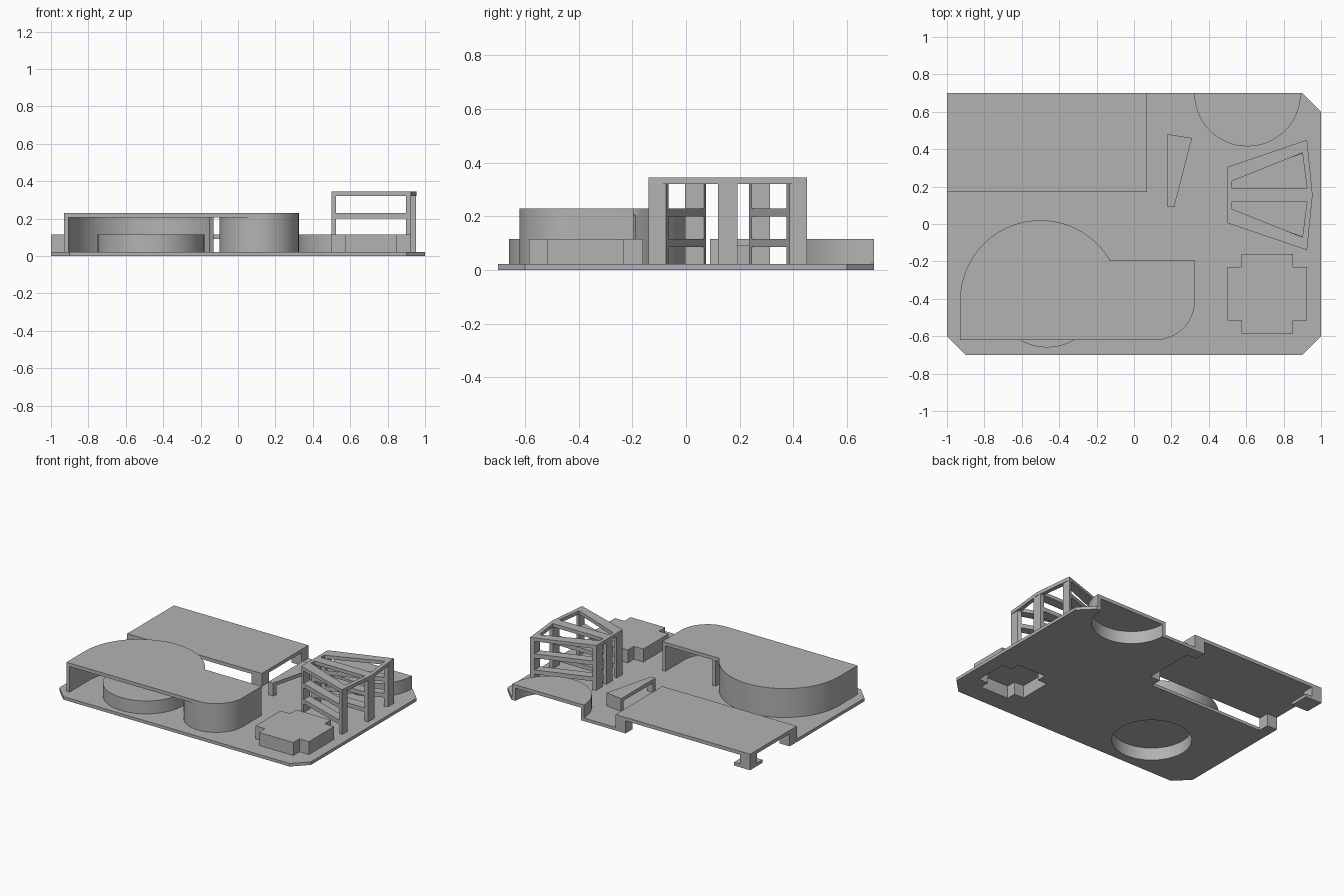
import bpy, bmesh
from math import cos, sin, radians

cube = bpy.data.objects.get("Cube")
if cube:
    bpy.data.objects.remove(cube, do_unlink=True)

mat = bpy.data.materials.new("plain grey")
mat.use_nodes = True
GREY = (0.45, 0.45, 0.45, 1)
mat.diffuse_color = GREY
mat.node_tree.nodes["Principled BSDF"].inputs["Base Color"].default_value = GREY

BASE = 0.022    # plate thickness
SKIN = 0.025    # wall and roof thickness
LOW, HIGH, TOWER = 0.115, 0.23, 0.345


def arc(cx, cy, r, a0, a1, n=32):
    angles = [radians(a0 + (a1 - a0) * i / n) for i in range(n + 1)]
    return [(cx + r * cos(a), cy + r * sin(a)) for a in angles]


def rect(x0, y0, x1, y1):
    return [(x0, y0), (x1, y0), (x1, y1), (x0, y1)]


def prism(name, loops, z0, z1):
    """Extrude flat loops upward; loops inside the first become holes."""
    curve = bpy.data.curves.new(name, "CURVE")
    curve.dimensions = "2D"
    curve.fill_mode = "BOTH"
    curve.extrude = (z1 - z0) / 2
    for loop in loops:
        spline = curve.splines.new("POLY")
        spline.points.add(len(loop) - 1)
        for point, (x, y) in zip(spline.points, loop):
            point.co = (x, y, 0, 1)
        spline.use_cyclic_u = True
    temp = bpy.data.objects.new(name + "_profile", curve)
    bpy.context.collection.objects.link(temp)
    bpy.context.view_layer.update()
    mesh = bpy.data.meshes.new_from_object(
        temp.evaluated_get(bpy.context.evaluated_depsgraph_get()))
    bpy.data.objects.remove(temp, do_unlink=True)
    bm = bmesh.new()
    bm.from_mesh(mesh)
    bmesh.ops.remove_doubles(bm, verts=bm.verts, dist=0.0002)
    bmesh.ops.recalc_face_normals(bm, faces=bm.faces)
    bmesh.ops.translate(bm, verts=bm.verts, vec=(0, 0, (z0 + z1) / 2))
    bm.to_mesh(mesh)
    bm.free()
    mesh.materials.clear()
    mesh.materials.append(mat)
    obj = bpy.data.objects.new(name, mesh)
    bpy.context.collection.objects.link(obj)
    bpy.ops.object.select_all(action="DESELECT")
    obj.select_set(True)
    bpy.context.view_layer.objects.active = obj
    bpy.ops.object.shade_smooth_by_angle(angle=radians(30))
    return obj


def shell(name, outer, inner, top):
    """Hollow block, open underneath."""
    prism(name + "_wall", [outer, inner], 0, top - SKIN)
    prism(name + "_roof", [outer], top - SKIN, top)


def plus(x0, y0, x1, y1, nx, ny):
    return [(x0 + nx, y0), (x1 - nx, y0), (x1 - nx, y0 + ny), (x1, y0 + ny),
            (x1, y1 - ny), (x1 - nx, y1 - ny), (x1 - nx, y1), (x0 + nx, y1),
            (x0 + nx, y1 - ny), (x0, y1 - ny), (x0, y0 + ny), (x0 + nx, y0 + ny)]


# Round drum and cross-shaped block, both hollow through the plate
drum_in = arc(-0.465, -0.375, 0.26, 0, 354, 59)
shell("drum", arc(-0.465, -0.375, 0.285, 0, 354, 59), drum_in, LOW)
cross_in = plus(0.525, -0.56, 0.9, -0.185, 0.075, 0.07)
shell("cross_block", plus(0.5, -0.585, 0.925, -0.16, 0.075, 0.07), cross_in, LOW)

# Half-round shelter, open at the back
half_out = arc(0.607, 0.7, 0.285, 0, -180)
half_in = arc(0.607, 0.7, 0.26, 0, -180)
prism("half_round_wall", [half_out + half_in[::-1]], 0, LOW - SKIN)
prism("half_round_roof", [half_out], LOW - SKIN, LOW)

# Base plate with clipped corners and a notch under the long roof
plate = [(-0.9, -0.7), (0.9, -0.7), (1, -0.6), (1, 0.6), (0.9, 0.7)] + half_in + [
    (0.07, 0.7), (0.07, 0.17), (-1, 0.17), (-1, -0.6)]
prism("base_plate", [plate, drum_in, cross_in], 0, BASE)

# Long flat roof on corner posts
prism("long_roof", [rect(-1, 0.17, 0.07, 0.7)], LOW - SKIN, LOW)
for x in (-1, -0.01):
    for y in (0.17, 0.62):
        prism("long_roof_post", [rect(x, y, x + 0.08, y + 0.08)], 0, LOW - SKIN)
prism("corner_foot", [rect(-1, 0.56, -0.87, 0.7)], 0, BASE)

# Small wedge roof with a support at each end
prism("wedge_roof", [[(0.18, 0.09), (0.215, 0.09), (0.31, 0.46), (0.18, 0.48)]],
      LOW - SKIN, LOW)
prism("wedge_narrow_post", [[(0.18, 0.09), (0.215, 0.09), (0.222, 0.12), (0.18, 0.12)]],
      BASE, LOW - SKIN)
prism("wedge_wide_post", [[(0.18, 0.455), (0.304, 0.435), (0.31, 0.46), (0.18, 0.48)]],
      BASE, LOW - SKIN)

# Large curved canopy and its walls
prism("canopy_roof", [[(-0.93, -0.62)] + arc(0.115, -0.41, 0.21, -90, 0)
      + [(0.325, -0.195), (-0.131, -0.195)] + arc(-0.5, -0.41, 0.43, 31, 180, 48)],
      HIGH - SKIN, HIGH)
prism("canopy_arc_wall", [arc(-0.5, -0.41, 0.43, 31, 180, 48)
      + [(-0.93, -0.62), (-0.905, -0.62)] + arc(-0.5, -0.41, 0.405, 180, 31, 48)],
      BASE, HIGH - SKIN)
prism("canopy_end_wall", [[(0.325, -0.195)] + arc(0.1125, -0.4075, 0.2125, 0, -180)
      + [(-0.1, -0.195), (-0.075, -0.195)] + arc(0.1125, -0.4075, 0.1875, -180, 0)
      + [(0.3, -0.195)]], BASE, HIGH - SKIN)


# Fan-shaped tower: three ribs with posts, stacked rails and a framed top
def rib_slice(rib, x0, x1):
    lo0, hi0, lo1, hi1, xa, xb = rib
    t0, t1 = (x0 - xa) / (xb - xa), (x1 - xa) / (xb - xa)
    return [(x0, lo0 + (lo1 - lo0) * t0), (x1, lo0 + (lo1 - lo0) * t1),
            (x1, hi0 + (hi1 - hi0) * t1), (x0, hi0 + (hi1 - hi0) * t0)]


MID = 0.155
RIBS = [(0.005, 0.075, -0.14, -0.075, 0.5, 0.925),
        (MID - 0.036, MID + 0.036, MID - 0.036, MID + 0.036, 0.5, 0.952),
        (0.235, 0.305, 0.385, 0.45, 0.5, 0.925)]
for rib in RIBS:
    end = rib[5]
    prism("tower_inner_post", [rib_slice(rib, 0.5, 0.525)], BASE, TOWER - SKIN)
    prism("tower_outer_post", [rib_slice(rib, end - 0.028, end)], BASE, TOWER - SKIN)
    for top in (LOW, HIGH):
        prism("tower_rail", [rib_slice(rib, 0.525, end - 0.028)], top - 0.03, top)

top_outline = [(0.5, 0.005), (0.925, -0.14), (0.955, MID), (0.925, 0.45), (0.5, 0.305)]
opening = [(0.525, 0.08), (0.9, -0.07), (0.925, 0.12), (0.525, 0.12)]
prism("tower_top_frame", [top_outline, opening,
      [(x, 2 * MID - y) for x, y in opening]], TOWER - SKIN, TOWER)
